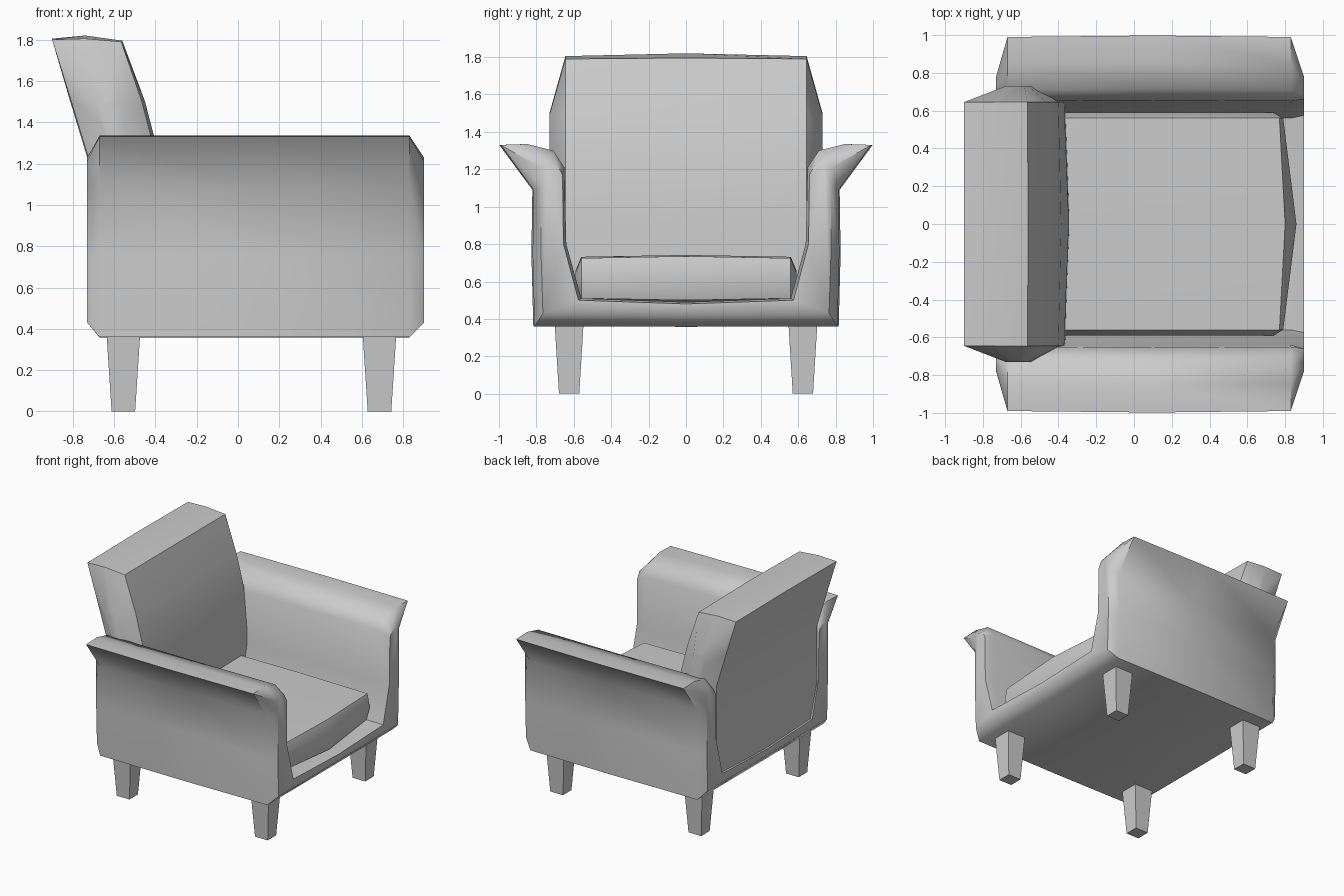
import bpy, bmesh, math

if "Cube" in bpy.data.objects:
    bpy.data.objects.remove(bpy.data.objects["Cube"])


def loft(name, sections, smooth=True):
    """Skin a row of closed cross-sections and cap both ends."""
    bm = bmesh.new()
    rings = [[bm.verts.new(p) for p in s] for s in sections]
    n = len(rings[0])
    for a, b in zip(rings, rings[1:]):
        for i in range(n):
            j = (i + 1) % n
            bm.faces.new((a[i], a[j], b[j], b[i]))
    bm.faces.new(rings[0])
    bm.faces.new(rings[-1])
    bmesh.ops.recalc_face_normals(bm, faces=bm.faces[:])
    me = bpy.data.meshes.new(name)
    bm.to_mesh(me)
    bm.free()
    ob = bpy.data.objects.new(name, me)
    bpy.context.collection.objects.link(ob)
    if smooth:
        bpy.ops.object.select_all(action='DESELECT')
        ob.select_set(True)
        bpy.context.view_layer.objects.active = ob
        bpy.ops.object.shade_smooth_by_angle(angle=math.radians(50))
    return ob


# Body: U-shaped base and flared arms, half profile (y, z) mirrored, lofted along x
full = [(0, .358), (.81, .36), (.82, .75), (.815, 1.09), (.99, 1.33), (.85, 1.335),
        (.71, 1.30), (.65, 1.21), (.64, .80), (.56, .51), (0, .49)]
inset = [(0, .43), (.765, .43), (.775, .75), (.775, 1.11), (.78, 1.21), (.74, 1.23),
         (.69, 1.225), (.66, 1.17), (.655, .80), (.575, .50), (0, .48)]


def u_section(x, half, grow=1.0):
    right = [(x, y * grow, z) for y, z in half]
    left = [(x, -y * grow, z) for y, z in half[-2:0:-1]]
    return right + left


loft("body_with_arms", [u_section(-.73, inset), u_section(-.67, full),
                        u_section(.1, full, 1.008), u_section(.83, full),
                        u_section(.9, inset)])

# Backrest: side profile (x, z) lofted across the width, pinched at both sides
back = [(-.715, .49), (-.725, .85), (-.725, 1.23), (-.81, 1.51), (-.9, 1.8), (-.74, 1.805),
        (-.565, 1.79), (-.465, 1.5), (-.40, 1.25), (-.37, .9), (-.36, .5)]
back_mid = [(-.72, .485), (-.73, .85), (-.73, 1.23), (-.815, 1.51), (-.9, 1.805), (-.74, 1.82),
            (-.56, 1.795), (-.45, 1.5), (-.385, 1.25), (-.345, .9), (-.34, .5)]
back_side = [(-.6, .6), (-.6, .85), (-.6, 1.2), (-.66, 1.4), (-.68, 1.49), (-.63, 1.5),
             (-.58, 1.49), (-.56, 1.4), (-.53, 1.2), (-.52, .85), (-.52, .6)]


def xz_section(y, pts):
    return [(x, y, z) for x, z in pts]


loft("backrest", [xz_section(-.73, back_side), xz_section(-.645, back), xz_section(0, back_mid),
                  xz_section(.645, back), xz_section(.73, back_side)])

# Seat cushion with a pointed nose
seat = [(-.5, .5), (-.5, .73), (.15, .732), (.77, .725), (.79, .62), (.76, .51), (.15, .5)]
seat_mid = [(-.5, .49), (-.5, .74), (.15, .742), (.80, .735), (.86, .62), (.82, .5), (.15, .49)]
seat_side = [(-.45, .57), (-.45, .65), (.15, .66), (.72, .65), (.74, .62), (.72, .58), (.15, .57)]
loft("seat_cushion", [xz_section(-.59, seat_side), xz_section(-.56, seat), xz_section(0, seat_mid),
                      xz_section(.56, seat), xz_section(.59, seat_side)])

# Four tapered square legs
for label, cx in (("back", -.555), ("front", .685)):
    for side, cy in (("right", -.625), ("left", .625)):
        rings = [[(cx + sx * h, cy + sy * h * .95, z)
                  for sx, sy in ((-1, -1), (1, -1), (1, 1), (-1, 1))]
                 for h, z in ((.057, 0), (.083, .4))]
        loft(f"{label}_{side}_leg", rings, smooth=False)
